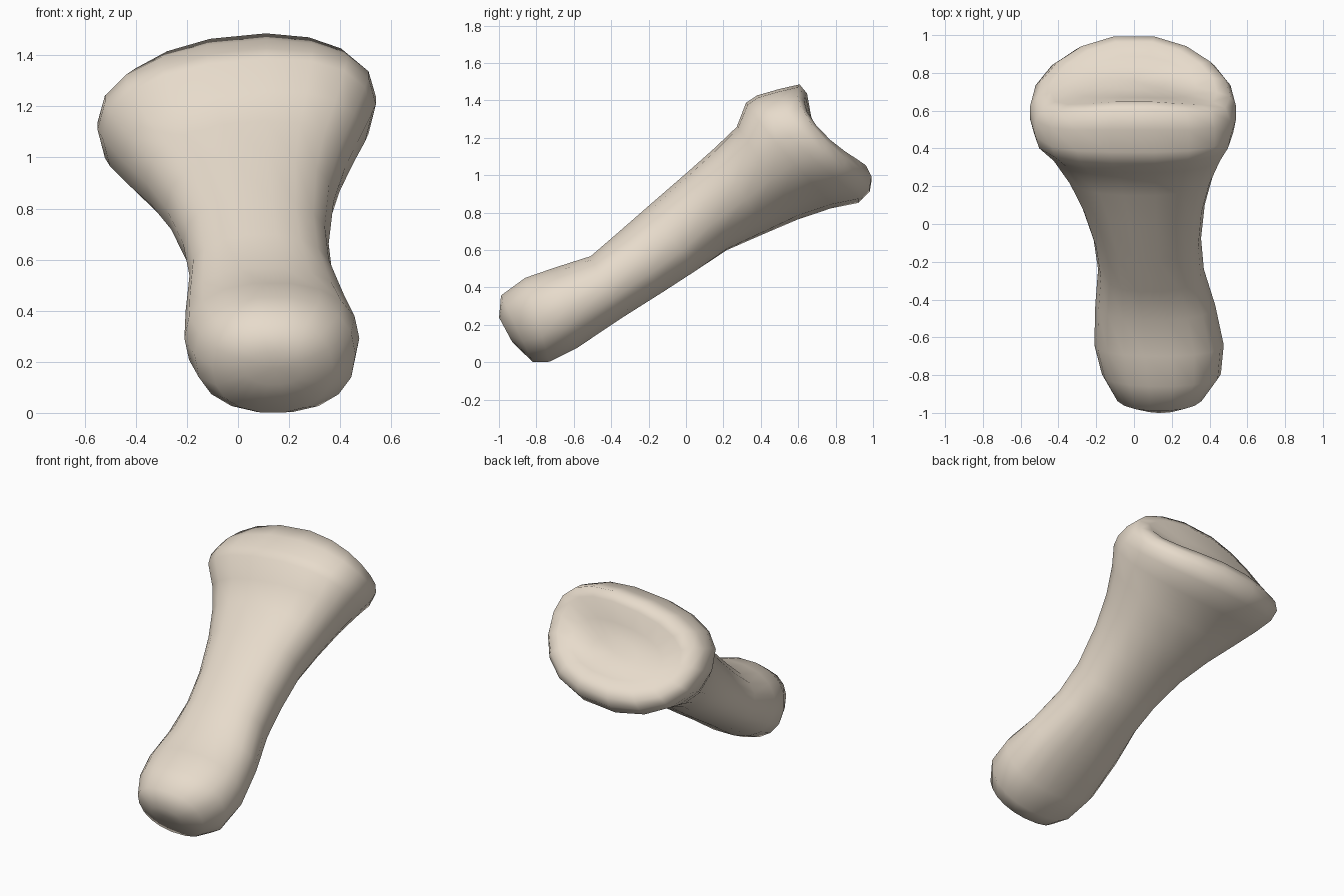
import bpy, bmesh, math

SIDES = 18

# Cross-sections: dorsal (y, z), palmar (y, z), x min, x max, sag of the sides, lift of the widest point
SECTIONS = [
    (-1.00, 0.24, -0.93, 0.11, 0.03, 0.25, 0.00, 0.0),
    (-0.99, 0.36, -0.82, 0.00, -0.10, 0.37, 0.00, 0.0),
    (-0.86, 0.455, -0.73, 0.00, -0.17, 0.46, 0.00, 0.0),
    (-0.70, 0.51, -0.58, 0.075, -0.21, 0.475, 0.00, 0.0),
    (-0.51, 0.57, -0.35, 0.23, -0.205, 0.43, 0.00, 0.0),
    (-0.36, 0.70, -0.12, 0.375, -0.19, 0.37, 0.00, 0.0),
    (-0.20, 0.84, 0.05, 0.485, -0.215, 0.355, 0.00, 0.0),
    (0.00, 1.01, 0.22, 0.60, -0.28, 0.375, 0.00, 0.05),
    (0.15, 1.14, 0.42, 0.69, -0.36, 0.42, 0.01, 0.10),
    (0.27, 1.25, 0.60, 0.77, -0.45, 0.48, 0.02, 0.15),
    (0.32, 1.38, 0.78, 0.83, -0.53, 0.525, 0.04, 0.15),
    (0.38, 1.42, 0.93, 0.86, -0.55, 0.54, 0.06, 0.18),
    (0.50, 1.455, 0.99, 0.92, -0.55, 0.54, 0.09, 0.18),
    (0.61, 1.48, 1.00, 0.98, -0.51, 0.51, 0.11, 0.18),
    (0.65, 1.43, 0.97, 1.04, -0.44, 0.44, 0.10, 0.18),
    # dished joint surface
    (0.67, 1.31, 0.89, 1.06, -0.32, 0.33, 0.05, 0.10),
    (0.71, 1.23, 0.81, 1.10, -0.16, 0.17, 0.01, 0.0),
]


def power(c, e):
    return math.copysign(abs(c) ** e, c)


def add_ring(bm, section):
    ty, tz, by, bz, x0, x1, sag, lift = section
    roll = 0.05 if lift >= 0.15 else lift * 0.3
    ring = []
    for i in range(SIDES):
        a = 2 * math.pi * i / SIDES
        u, v = power(math.cos(a), 0.88), power(math.sin(a), 0.88)
        v += lift * (1 - v * v)
        x = (x0 + x1) / 2 + u * (x1 - x0) / 2
        y = (ty + by) / 2 + v * (ty - by) / 2 - 0.85 * sag * u * u
        z = (tz + bz) / 2 + v * (tz - bz) / 2 - 0.53 * sag * u * u + roll * u
        ring.append(bm.verts.new((x, y, z)))
    return ring


# Loft the bone through the sections and close both ends
bm = bmesh.new()
rings = [add_ring(bm, s) for s in SECTIONS]
for a, b in zip(rings, rings[1:]):
    for i in range(SIDES):
        j = (i + 1) % SIDES
        bm.faces.new((a[i], a[j], b[j], b[i]))
caps = [bm.faces.new(rings[0]), bm.faces.new(rings[-1])]
bmesh.ops.poke(bm, faces=caps)
bmesh.ops.recalc_face_normals(bm, faces=bm.faces)
for f in bm.faces:
    f.smooth = True

mesh = bpy.data.meshes.new("finger_bone")
bm.to_mesh(mesh)
bm.free()
bone = bpy.data.objects.new("finger_bone", mesh)
bpy.context.collection.objects.link(bone)

# Pale bone colour
mat = bpy.data.materials.new("bone")
mat.diffuse_color = (0.80, 0.71, 0.60, 1)
mesh.materials.append(mat)
